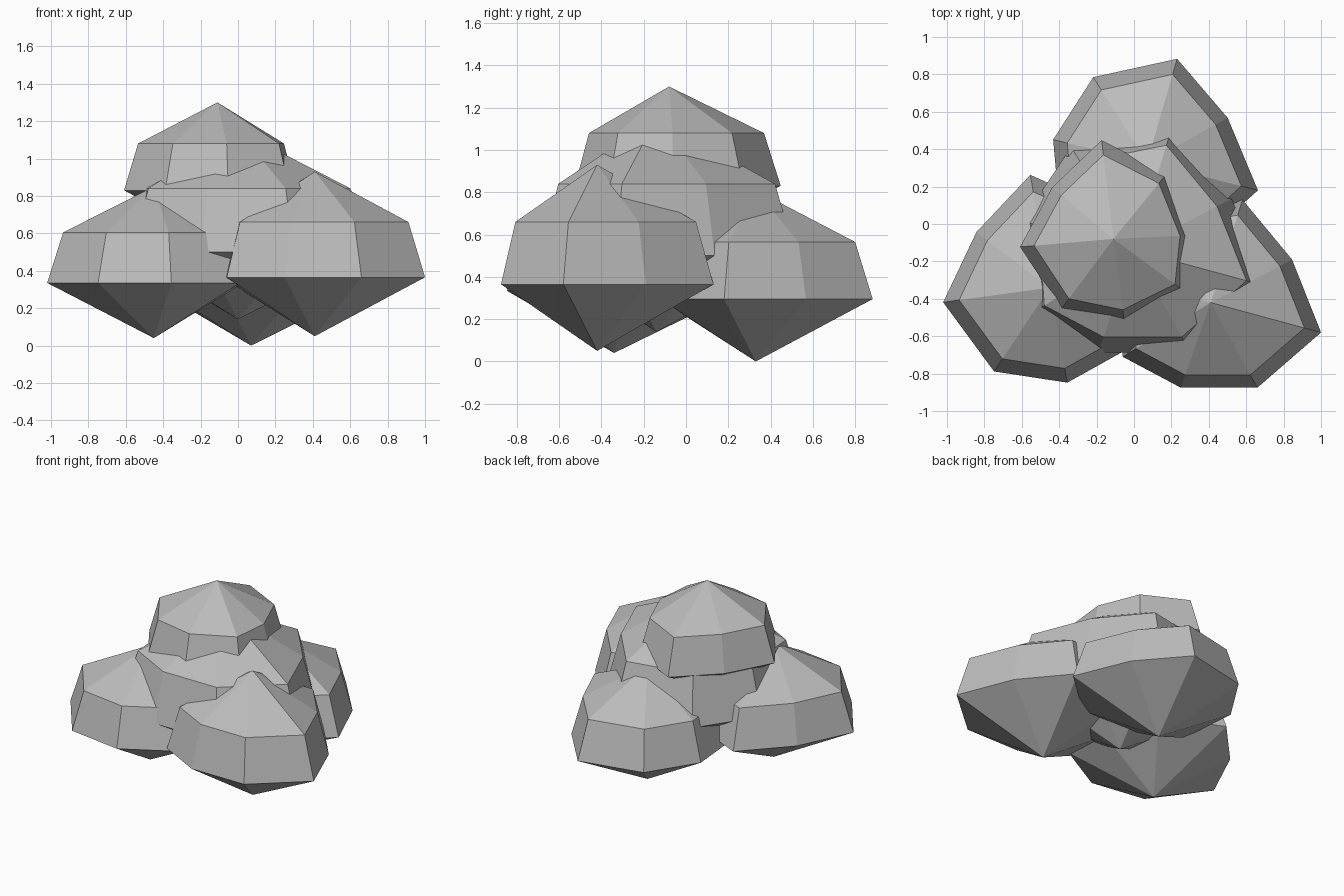
import bpy
import bmesh
from mathutils import Matrix, Vector

if "Cube" in bpy.data.objects:
    bpy.data.objects.remove(bpy.data.objects["Cube"], do_unlink=True)

stone = bpy.data.materials.new("stone grey")
stone.use_nodes = True
colour = (0.5, 0.5, 0.5, 1)
stone.diffuse_color = colour
stone.node_tree.nodes["Principled BSDF"].inputs["Base Color"].default_value = colour

# Uneven eight-sided outline shared by every lump
OUTLINE = [(.59, -.16), (.435, .23), (.17, .55), (-.28, .46),
           (-.5, .13), (-.47, -.29), (-.16, -.455), (.25, -.455)]
SHOULDER = 0.85  # width of the upper ring against the lower one


def lump(name, x, y, heights, size=1, turn=0):
    """Gem-like lump: bottom point, wide ring, narrower ring, top point."""
    foot, wide, shoulder, peak = heights
    spin = Matrix.Rotation(turn * 3.14159 / 180, 3, "Z")
    bm = bmesh.new()

    def ring(z, scale):
        points = [spin @ Vector((px, py, 0)) * scale for px, py in OUTLINE]
        return [bm.verts.new((x + p.x, y + p.y, z)) for p in points]

    bottom = bm.verts.new((x, y, foot))
    low = ring(wide, size)
    high = ring(shoulder, size * SHOULDER)
    top = bm.verts.new((x, y, peak))
    for i in range(len(OUTLINE)):
        j = (i + 1) % len(OUTLINE)
        bm.faces.new((bottom, low[j], low[i]))
        bm.faces.new((low[i], low[j], high[j], high[i]))
        bm.faces.new((high[i], high[j], top))
    mesh = bpy.data.meshes.new(name)
    bm.to_mesh(mesh)
    bm.free()
    mesh.materials.append(stone)
    bpy.context.collection.objects.link(bpy.data.objects.new(name, mesh))


# Three base lumps
lump("right_base_rock", -.45, -.34, (.04, .335, .605, .85), turn=115)
lump("left_base_rock", .41, -.42, (.05, .365, .66, .93))
lump("back_base_rock", .07, .33, (0, .295, .565, .81), turn=1)

# Large lump resting on them, and the cap
lump("middle_rock", 0, -.14, (.14, .5, .84, 1.15), size=1.2)
lump("top_rock", -.11, -.08, (.56, .83, 1.08, 1.3), size=.87, turn=112)
